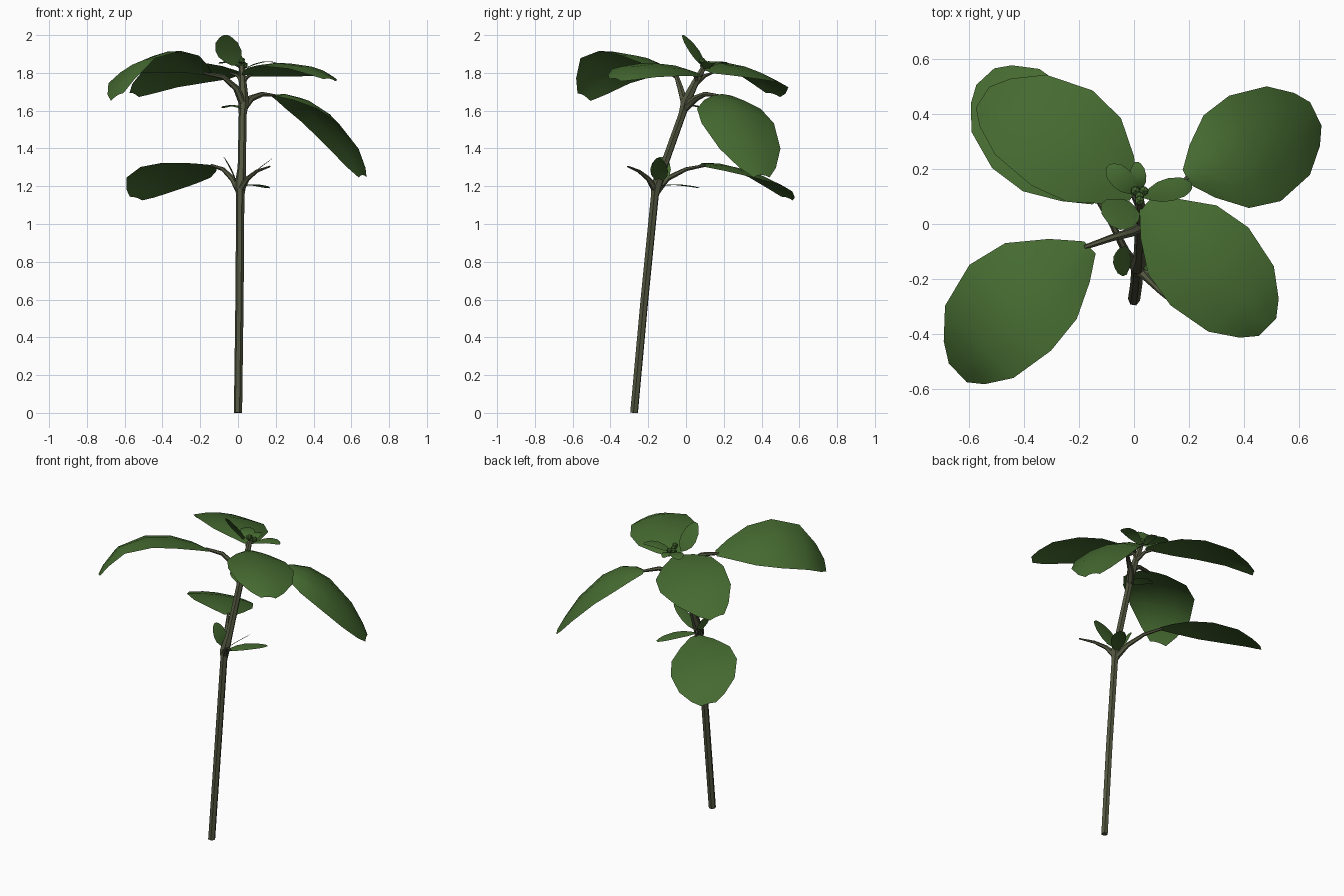
import bpy
from mathutils import Vector

if "Cube" in bpy.data.objects:
    bpy.data.objects.remove(bpy.data.objects["Cube"])


def material(name, rgb):
    m = bpy.data.materials.new(name)
    m.diffuse_color = (*rgb, 1)
    m.use_nodes = True
    m.node_tree.nodes["Principled BSDF"].inputs["Base Color"].default_value = m.diffuse_color
    return m


GREEN = material("leaf green", (0.06, 0.145, 0.03))
STEM = material("stem olive", (0.085, 0.095, 0.05))


def tube(name, points):
    """Six-sided tapered tube through (x, y, z, radius) points."""
    cu = bpy.data.curves.new(name, 'CURVE')
    cu.dimensions = '3D'
    cu.bevel_depth = 1.0
    cu.bevel_resolution = 1
    cu.use_fill_caps = True
    sp = cu.splines.new('POLY')
    sp.points.add(len(points) - 1)
    for p, (x, y, z, r) in zip(sp.points, points):
        p.co = (x, y, z, 1)
        p.radius = r
    cu.materials.append(STEM)
    ob = bpy.data.objects.new(name, cu)
    bpy.context.collection.objects.link(ob)
    bpy.ops.object.select_all(action='DESELECT')
    ob.select_set(True)
    bpy.context.view_layer.objects.active = ob
    bpy.ops.object.convert(target='MESH')
    bpy.ops.object.shade_smooth_by_angle()


# leaf outline: (position along midrib, share of the half width)
OUTLINE = [(0, .14), (.12, .5), (.3, .88), (.52, 1), (.78, .84), (.93, .5), (1, .22)]


def leaf(name, base, mid, tip, half, roll=0.0, twist=0.0, droop=0.08, curl=0.0):
    """Blade along a curved midrib; roll (plus twist towards the tip) lifts its
    right side, droop lowers both edges, curl bends the tip down."""
    a, m, c = Vector(base), Vector(mid), Vector(tip)
    b = 2 * m - (a + c) / 2
    side = Vector((c.y - a.y, a.x - c.x, 0)).normalized()
    verts, faces = [], []
    for t, w in OUTLINE:
        p = a * (1 - t) ** 2 + b * 2 * t * (1 - t) + c * t * t
        p.z -= curl * max(0, (t - .7) / .3) ** 2
        for s in (-1, -.5, 0, .5, 1):
            k = s * w * half
            lift = (roll + twist * t) * k - droop * abs(k) * abs(s)
            verts.append(p + side * k + Vector((0, 0, lift)))
    for i in range(len(OUTLINE) - 1):
        for j in range(4):
            q = i * 5 + j
            faces.append((q, q + 1, q + 6, q + 5))
    me = bpy.data.meshes.new(name)
    me.from_pydata(verts, [], faces)
    me.materials.append(GREEN)
    for f in me.polygons:
        f.use_smooth = True
    bpy.context.collection.objects.link(bpy.data.objects.new(name, me))


# main stem
tube("stem", [(0, -.275, 0, .022), (.008, -.22, .6, .022), (.012, -.165, 1.15, .022),
              (.013, -.155, 1.21, .031), (.02, -.12, 1.3, .022), (.025, -.02, 1.58, .021),
              (.03, .0, 1.65, .028), (.025, .05, 1.75, .02), (.02, .1, 1.84, .014)])

# leaf stalks
tube("stalk_front_left", [(.03, -.005, 1.63, .022), (-.01, -.03, 1.72, .017),
                          (-.08, -.05, 1.78, .013), (-.18, -.085, 1.80, .009)])
tube("stalk_right", [(.025, -.01, 1.61, .022), (.07, .05, 1.665, .018),
                     (.13, .1, 1.688, .013), (.195, .17, 1.68, .008)])
tube("stalk_low_back", [(.01, -.16, 1.17, .022), (-.03, -.1, 1.24, .015),
                        (-.08, 0, 1.29, .011), (-.14, .1, 1.31, .008)])
tube("stalk_low_front", [(.012, -.16, 1.18, .022), (.05, -.2, 1.24, .013),
                         (.1, -.25, 1.28, .009), (.17, -.31, 1.305, .004)])
tube("stalk_top_back", [(.025, .05, 1.74, .014), (.0, .1, 1.785, .01), (-.04, .14, 1.80, .006)])
tube("stalk_top_front", [(.025, .05, 1.74, .014), (.045, .055, 1.775, .01), (.07, .04, 1.79, .006)])

# large leaves
leaf("leaf_front_left", (-.16, -.085, 1.8), (-.44, -.295, 1.89), (-.64, -.54, 1.77), .215,
     -.15, -.28, .17, .09)
leaf("leaf_top_back", (0, .11, 1.81), (-.25, .305, 1.835), (-.55, .46, 1.74), .205,
     -.25, 0, .15, .05)
leaf("leaf_low_back", (-.13, .09, 1.31), (-.36, .33, 1.285), (-.54, .535, 1.17), .2,
     -.22, 0, .12, .03)
leaf("leaf_right", (.19, .17, 1.685), (.43, .27, 1.605), (.66, .4, 1.28), .213,
     0, 0, .3, .02)
leaf("leaf_top_front", (.04, .07, 1.79), (.265, -.145, 1.85), (.485, -.375, 1.80), .2,
     .13, 0, .2, .03)

# small young leaves at the nodes and crown
YOUNG = [
    ("low_upright", (-.01, -.135, 1.22), (-.035, -.135, 1.29), (-.075, -.13, 1.355), .055),
    ("low_flat", (.02, -.14, 1.2), (.09, -.04, 1.21), (.16, .075, 1.19), .045),
    ("low_side", (.02, -.14, 1.22), (.09, -.14, 1.28), (.185, -.145, 1.35), .045),
    ("mid_left", (.02, -.03, 1.61), (-.03, .03, 1.63), (-.08, .08, 1.615), .04),
    ("crown_upright", (-.025, .085, 1.84), (-.05, .045, 1.92), (-.065, -.015, 2.0), .075),
    ("crown_right", (.03, .1, 1.82), (.13, .125, 1.86), (.21, .14, 1.85), .042),
    ("crown_left", (.01, .11, 1.83), (-.045, .165, 1.86), (-.095, .21, 1.85), .042),
    ("crown_back", (.02, .12, 1.82), (.015, .17, 1.85), (.01, .225, 1.84), .03),
]
for name, base, mid, tip, half in YOUNG:
    leaf("young_leaf_" + name, base, mid, tip, half)

# bud cluster at the tip
for i, (x, y, z) in enumerate([(.02, .1, 1.85), (.035, .12, 1.84), (.005, .12, 1.845), (.02, .085, 1.865)]):
    bpy.ops.mesh.primitive_ico_sphere_add(subdivisions=1, radius=.019, location=(x, y, z))
    ob = bpy.context.object
    ob.name = f"bud_{i + 1}"
    ob.data.materials.append(GREEN)
